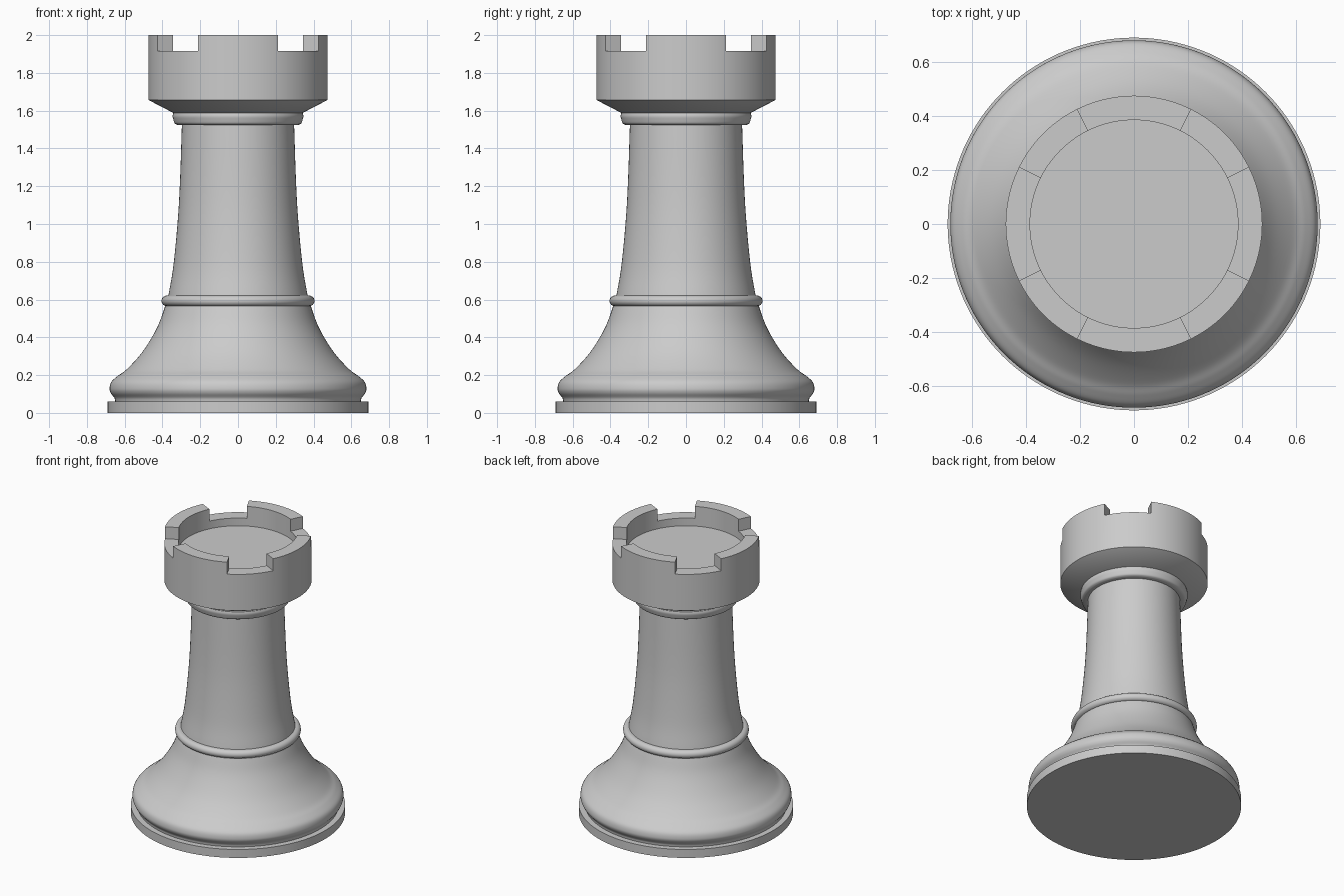
import bpy, bmesh, math
from mathutils import Vector

SEGMENTS = 136   # 34 steps per quarter turn
NOTCH = (10, 24)  # steps of each quarter that stay open

cube = bpy.data.objects.get("Cube")
if cube:
    bpy.data.objects.remove(cube, do_unlink=True)

grey = bpy.data.materials.new("light grey")
grey.use_nodes = True
grey.diffuse_color = (0.6, 0.6, 0.6, 1)
grey.node_tree.nodes["Principled BSDF"].inputs["Base Color"].default_value = (0.6, 0.6, 0.6, 1)


def smooth_curve(points, steps=6):
    """Catmull-Rom curve through (radius, height) points."""
    pts = [Vector(p) for p in points]
    pts = [2 * pts[0] - pts[1]] + pts + [2 * pts[-1] - pts[-2]]
    out = []
    for a, b, c, d in zip(pts, pts[1:], pts[2:], pts[3:]):
        for i in range(steps):
            t = i / steps
            out.append(0.5 * (2 * b + (c - a) * t + (2 * a - 5 * b + 4 * c - d) * t ** 2
                              + (3 * b - a - 3 * c + d) * t ** 3))
    return [tuple(p) for p in out] + [tuple(points[-1])]


def lathe(profile):
    """Closed solid of revolution, capped at both ends on the axis."""
    bm = bmesh.new()
    profile = [(0, profile[0][1])] + list(profile) + [(0, profile[-1][1])]
    verts = [bm.verts.new((r, 0, z)) for r, z in profile]
    edges = [bm.edges.new(pair) for pair in zip(verts, verts[1:])]
    bmesh.ops.spin(bm, geom=verts + edges, cent=(0, 0, 0), axis=(0, 0, 1),
                   angle=math.tau, steps=SEGMENTS)
    bmesh.ops.remove_doubles(bm, verts=bm.verts, dist=0.0002)
    return bm


def finish(name, bm):
    bmesh.ops.recalc_face_normals(bm, faces=bm.faces)
    mesh = bpy.data.meshes.new(name)
    bm.to_mesh(mesh)
    bm.free()
    mesh.materials.append(grey)
    obj = bpy.data.objects.new(name, mesh)
    bpy.context.collection.objects.link(obj)
    bpy.ops.object.select_all(action="DESELECT")
    obj.select_set(True)
    bpy.context.view_layer.objects.active = obj
    bpy.ops.object.shade_smooth_by_angle(angle=math.radians(30))


# Flat plinth
finish("plinth", lathe([(0.69, 0), (0.69, 0.06)]))

# Bulging foot sweeping up to the middle ring
finish("foot", lathe(smooth_curve([
    (0.65, 0.06), (0.655, 0.08), (0.674, 0.105), (0.68, 0.13), (0.67, 0.165), (0.635, 0.197),
    (0.59, 0.23), (0.52, 0.305), (0.465, 0.385), (0.42, 0.47), (0.386, 0.565)])))

# Rounded middle ring
half = 0.028
finish("middle_ring", lathe([
    (0.377 + half * math.cos(a), 0.593 + half * math.sin(a))
    for a in (math.pi * (i / 12 - 0.5) for i in range(13))]))

# Tapered shaft
finish("shaft", lathe(smooth_curve([
    (0.372, 0.6), (0.366, 0.635), (0.342, 0.78), (0.319, 1.02), (0.307, 1.23), (0.297, 1.53)])))

# Collar under the head
finish("collar", lathe([(0.3, 1.525)] + smooth_curve([
    (0.322, 1.525), (0.335, 1.533), (0.342, 1.552), (0.346, 1.57), (0.343, 1.587)], 4)))

# Head: flared cup with a recessed floor, then battlements raised from the rim
RIM = 1.915
head = lathe([(0.34, 1.587), (0.475, 1.657), (0.475, RIM), (0.385, RIM), (0.385, 1.86)])
raised = []
for face in head.faces:
    centre = face.calc_center_median()
    step = math.atan2(centre.y, centre.x) / math.tau * SEGMENTS % (SEGMENTS / 4)
    on_rim = all(abs(v.co.z - RIM) < 0.001 for v in face.verts)
    if on_rim and not NOTCH[0] < step < NOTCH[1]:
        raised.append(face)
result = bmesh.ops.extrude_face_region(head, geom=raised)
top = [g for g in result["geom"] if isinstance(g, bmesh.types.BMVert)]
bmesh.ops.translate(head, verts=top, vec=(0, 0, 2 - RIM))
bmesh.ops.delete(head, geom=[f for f in raised if f.is_valid], context="FACES")
finish("head", head)
